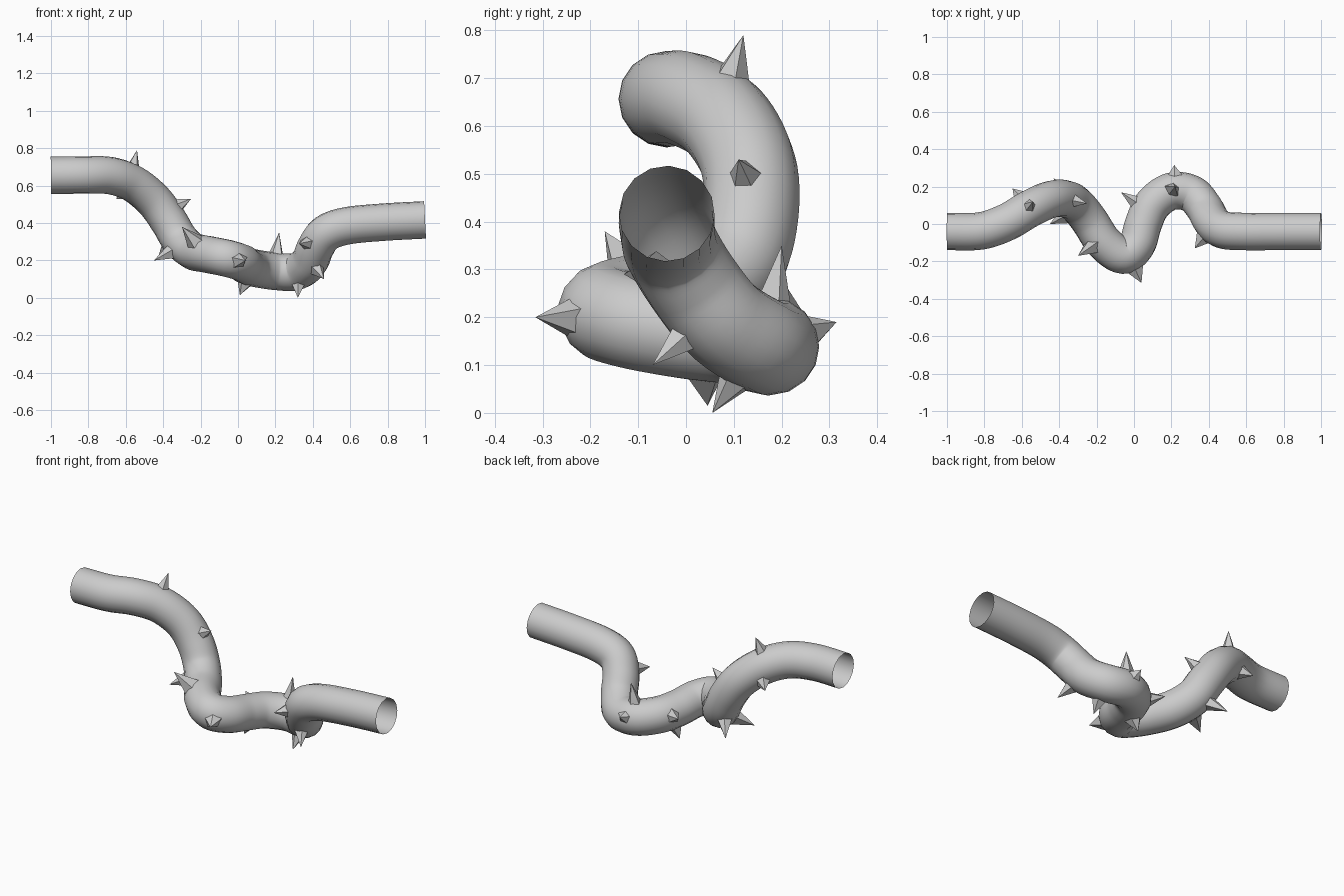
import bpy, random
from mathutils import Vector

if "Cube" in bpy.data.objects:
    bpy.data.objects.remove(bpy.data.objects["Cube"])

random.seed(4)
RADIUS = 0.1

# Centre line of the twisting stem
PATH = [Vector(p) for p in (
    (-1, -.04, .655), (-.82, -.037, .657), (-.68, .01, .653), (-.56, .08, .61),
    (-.45, .13, .52), (-.37, .135, .41), (-.31, .105, .31), (-.24, .02, .25),
    (-.16, -.1, .232), (-.06, -.168, .212), (.015, -.11, .19), (.05, 0, .17),
    (.1, .105, .157), (.2, .175, .142), (.31, .16, .14), (.38, .08, .19),
    (.415, .015, .27), (.47, -.03, .345), (.58, -.04, .385), (.78, -.04, .405),
    (1, -.04, .417))]


def spline(pts, steps=6):
    """Catmull-Rom points through the path."""
    ext = [2 * pts[0] - pts[1]] + pts + [2 * pts[-1] - pts[-2]]
    out = []
    for a, b, c, d in zip(ext, ext[1:], ext[2:], ext[3:]):
        for i in range(steps):
            t = i / steps
            out.append(.5 * (2 * b + (c - a) * t + (2 * a - 5 * b + 4 * c - d) * t * t
                             + (3 * b - a - 3 * c + d) * t ** 3))
    return out + [pts[-1]]


# Stem: open round tube
line = spline(PATH)
curve = bpy.data.curves.new("stem", 'CURVE')
curve.dimensions = '3D'
curve.bevel_depth = RADIUS
curve.bevel_resolution = 6
sp = curve.splines.new('POLY')
sp.points.add(len(line) - 1)
for pt, co in zip(sp.points, line):
    pt.co = (*co, 1)
stem = bpy.data.objects.new("stem", curve)
bpy.context.collection.objects.link(stem)
bpy.context.view_layer.objects.active = stem
stem.select_set(True)
bpy.ops.object.convert(target='MESH')
bpy.ops.object.shade_smooth_by_angle()

# Thorns: flat-sided spikes given by their tips
TIPS = [(-.54, .12, .79), (-.65, .19, .53), (-.25, .11, .53), (-.30, -.17, .38),
        (-.45, 0, .2), (-.43, .245, .21), (.01, .045, .015), (.04, -.315, .2),
        (-.07, .17, .2), (.22, .2, .35), (.215, .315, .19), (.32, .055, 0),
        (.325, -.13, .29), (.46, -.07, .1)]


def thorn(tip, sides=5):
    tip = Vector(tip)
    centre = min(line, key=lambda p: (p - tip).length)
    axis = (tip - centre).normalized()
    height = (tip - centre).length - .075
    bpy.ops.mesh.primitive_cone_add(vertices=sides, radius1=.052, radius2=0,
                                    depth=height,
                                    location=tip - axis * height / 2)
    ob = bpy.context.object
    ob.name = "thorn"
    ob.rotation_euler = axis.to_track_quat('Z', 'Y').to_euler()
    # uneven base corners
    for v in ob.data.vertices:
        if v.co.z < 0:
            k = random.uniform(.7, 1.15)
            v.co.x *= k
            v.co.y *= k


for t in TIPS:
    thorn(t)
